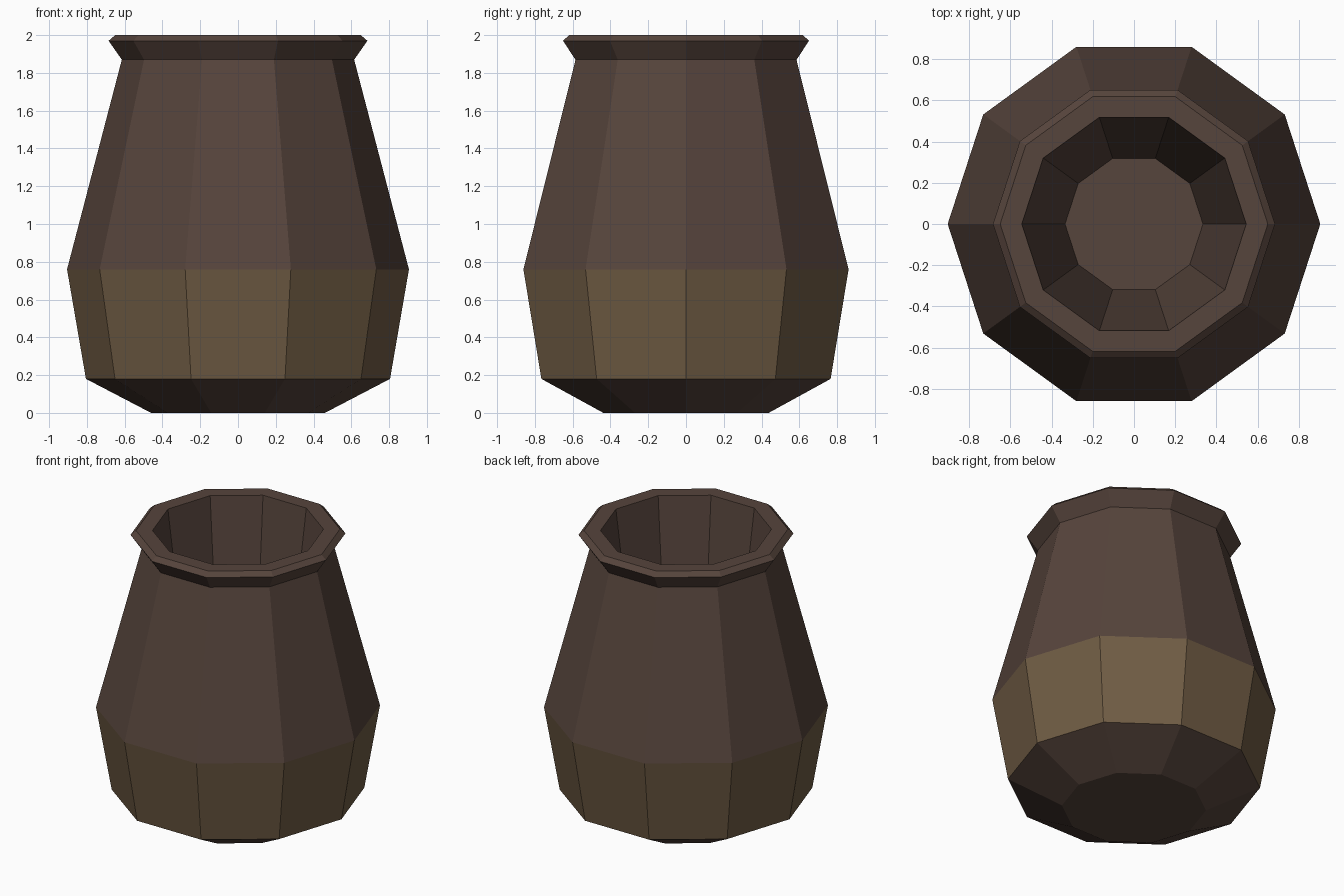
import bpy, bmesh, math

if "Cube" in bpy.data.objects:
    bpy.data.objects.remove(bpy.data.objects["Cube"])

SIDES = 10

def material(name, rgb):
    m = bpy.data.materials.new(name)
    m.diffuse_color = (*rgb, 1)
    m.use_nodes = True
    m.node_tree.nodes["Principled BSDF"].inputs["Base Color"].default_value = m.diffuse_color
    return m

brown = material("dark brown clay", (0.093, 0.058, 0.045))
tan = material("olive tan glaze", (0.162, 0.107, 0.058))

# Profile (radius, height): base, belly, neck, flared lip, then down inside
profile = [(0.46, 0), (0.805, 0.18), (0.905, 0.76), (0.615, 1.87),
           (0.685, 1.97), (0.65, 2.0), (0.545, 2.0), (0.335, 0.35)]
BAND = 1  # profile segment carrying the painted belly band

bm = bmesh.new()
rings = [[bm.verts.new((r * math.cos(2 * math.pi * i / SIDES),
                        r * math.sin(2 * math.pi * i / SIDES), z))
          for i in range(SIDES)] for r, z in profile]

# Walls
for k, (a, b) in enumerate(zip(rings, rings[1:])):
    for i in range(SIDES):
        j = (i + 1) % SIDES
        f = bm.faces.new((a[i], a[j], b[j], b[i]))
        f.material_index = 1 if k == BAND else 0

# Underside and inner floor
bm.faces.new(rings[0][::-1])
bm.faces.new(rings[-1])

mesh = bpy.data.meshes.new("clay_pot")
bm.to_mesh(mesh)
bm.free()
mesh.materials.append(brown)
mesh.materials.append(tan)
pot = bpy.data.objects.new("clay_pot", mesh)
bpy.context.collection.objects.link(pot)
